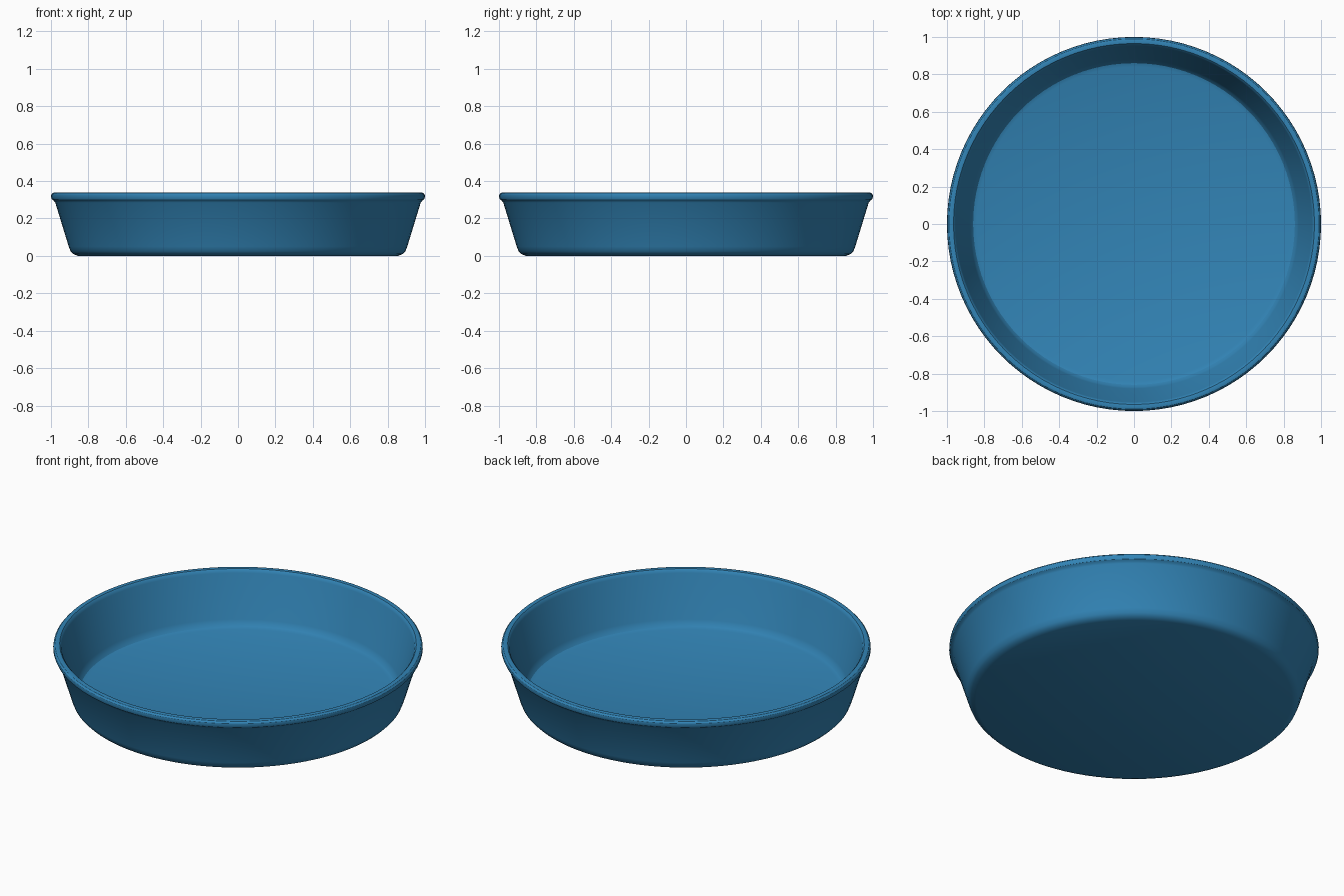
import bpy
import bmesh
import math

cube = bpy.data.objects.get("Cube")
if cube:
    bpy.data.objects.remove(cube, do_unlink=True)

SEGMENTS = 96

# Single blue enamel colour
blue = bpy.data.materials.new("blue enamel")
blue.use_nodes = True
colour = (0.032, 0.232, 0.47, 1)
blue.diffuse_color = colour
blue.node_tree.nodes["Principled BSDF"].inputs["Base Color"].default_value = colour

# Cross-section (radius, height): underside, outer wall, rolled rim, inner wall, floor
profile = [
    (0, 0), (0.855, 0), (0.88, 0.01), (0.895, 0.025), (0.905, 0.05),
    (0.977, 0.285), (0.985, 0.295), (0.995, 0.302), (1, 0.315), (0.998, 0.328),
    (0.99, 0.337), (0.978, 0.34), (0.965, 0.338), (0.957, 0.33), (0.953, 0.318),
    (0.88, 0.075), (0.872, 0.055), (0.86, 0.04), (0.84, 0.033), (0, 0.033),
]

# Dish: the cross-section revolved about the vertical axis
bm = bmesh.new()
verts = [bm.verts.new((r, 0, z)) for r, z in profile]
edges = [bm.edges.new(pair) for pair in zip(verts, verts[1:])]
bmesh.ops.spin(bm, geom=verts + edges, cent=(0, 0, 0), axis=(0, 0, 1),
               angle=math.tau, steps=SEGMENTS, use_duplicate=False)
bmesh.ops.remove_doubles(bm, verts=bm.verts, dist=0.0005)
bmesh.ops.recalc_face_normals(bm, faces=bm.faces)

mesh = bpy.data.meshes.new("round_dish")
bm.to_mesh(mesh)
bm.free()
mesh.materials.append(blue)
dish = bpy.data.objects.new("round_dish", mesh)
bpy.context.collection.objects.link(dish)

# Smooth curved surfaces, keeping the creases sharp
bpy.ops.object.select_all(action="DESELECT")
dish.select_set(True)
bpy.context.view_layer.objects.active = dish
bpy.ops.object.shade_smooth_by_angle(angle=math.radians(30))
